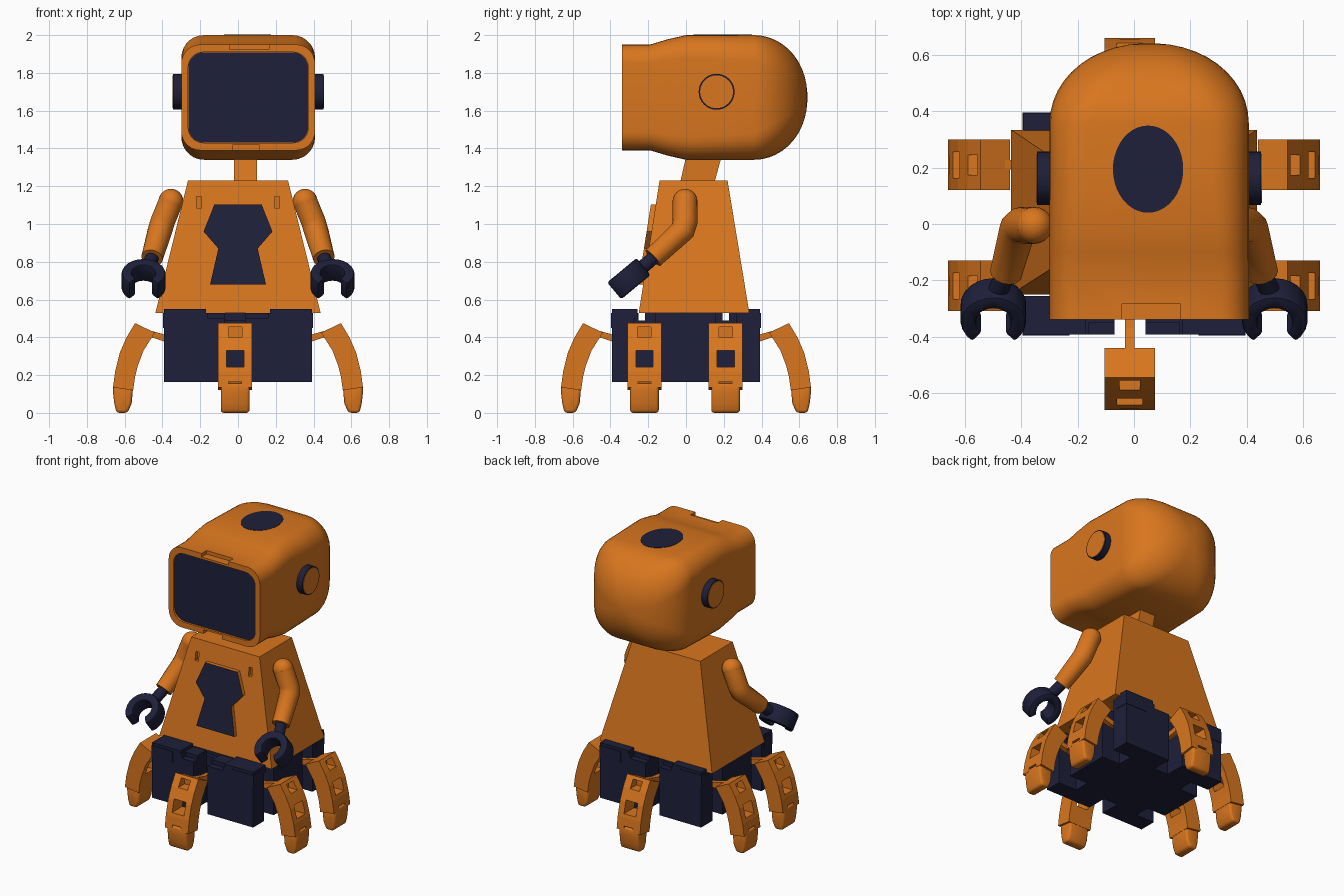
import bpy, bmesh
from math import sin, cos, pi, radians, sqrt
from mathutils import Vector

if "Cube" in bpy.data.objects:
    bpy.data.objects.remove(bpy.data.objects["Cube"])


def material(name, rgb):
    m = bpy.data.materials.new(name)
    m.diffuse_color = (*rgb, 1)
    m.use_nodes = True
    m.node_tree.nodes["Principled BSDF"].inputs["Base Color"].default_value = m.diffuse_color
    return m


ORANGE = material("orange", (0.69, 0.18, 0.013))
NAVY = material("navy", (0.013, 0.014, 0.042))


def add(name, bm, *mats):
    bmesh.ops.recalc_face_normals(bm, faces=bm.faces)
    me = bpy.data.meshes.new(name)
    bm.to_mesh(me)
    bm.free()
    for m in mats:
        me.materials.append(m)
    ob = bpy.data.objects.new(name, me)
    bpy.context.collection.objects.link(ob)
    return ob


def smooth(ob, angle=35):
    bpy.ops.object.select_all(action='DESELECT')
    ob.select_set(True)
    bpy.context.view_layer.objects.active = ob
    bpy.ops.object.shade_smooth_by_angle(angle=radians(angle))
    return ob


def loft(name, rings, *mats, front=None):
    """Skin a list of equal rings and cap both ends."""
    bm = bmesh.new()
    vs = [[bm.verts.new(p) for p in r] for r in rings]
    n = len(vs[0])
    for a, b in zip(vs, vs[1:]):
        for i in range(n):
            bm.faces.new((a[i], a[(i + 1) % n], b[(i + 1) % n], b[i]))
    f = bm.faces.new(vs[0])
    if front is not None:
        f.material_index = front
    bm.faces.new(vs[-1])
    return add(name, bm, *mats)


def box(name, x, y, z, mat, top=None):
    tx, ty = top or (x, y)
    rect = lambda x, y, h: [(x[0], y[0], h), (x[1], y[0], h), (x[1], y[1], h), (x[0], y[1], h)]
    return loft(name, [rect(x, y, z[0]), rect(tx, ty, z[1])], mat)


def apply_mods(ob):
    dg = bpy.context.evaluated_depsgraph_get()
    me = bpy.data.meshes.new_from_object(ob.evaluated_get(dg))
    ob.modifiers.clear()
    ob.data = me


def cut(ob, *boxes):
    for b in boxes:
        c = box("cutter", *b, None)
        c.data.materials.clear()
        c.hide_render = True
        m = ob.modifiers.new("cut", 'BOOLEAN')
        m.operation, m.solver, m.object = 'DIFFERENCE', 'EXACT', c
        apply_mods(ob)
        bpy.data.objects.remove(c)


# Head: rounded-rectangle sections lofted along y, closed by a dome at the back
HX = 0.054


def section(y, hw, hh, zc, r, seg=7):
    pts = []
    for k, (sx, sz) in enumerate([(1, 1), (-1, 1), (-1, -1), (1, -1)]):
        for i in range(seg + 1):
            a = pi / 2 * (k + i / seg)
            pts.append((HX + sx * (hw - r) + r * cos(a), y, zc + sz * (hh - r) + r * sin(a)))
    return pts


rings = [section(-0.322, 0.318, 0.24, 1.67, 0.08), section(-0.34, 0.318, 0.24, 1.67, 0.08),
         section(-0.34, 0.354, 0.28, 1.67, 0.1), section(-0.19, 0.354, 0.28, 1.67, 0.1),
         section(-0.1, 0.354, 0.307, 1.67, 0.11), section(0, 0.354, 0.33, 1.67, 0.12),
         section(0.2, 0.354, 0.33, 1.67, 0.13), section(0.36, 0.354, 0.33, 1.67, 0.14)]
for i in range(1, 12):
    a = pi / 2 * i / 11.4
    s = cos(a) ** 0.95
    rings.append(section(0.36 + 0.283 * sin(a), 0.354 * s, 0.33 * s, 1.67, (0.14 + 0.12 * sin(a)) * s))
head = loft("head_shell", rings, ORANGE)
cut(head, ((-0.045, 0.165), (-0.4, -0.285), (1.925, 2.1)),
    ((-0.03, 0.115), (-0.4, -0.285), (1.3, 1.418)))
smooth(head)
loft("face_screen", [section(-0.327, 0.317, 0.239, 1.67, 0.08), section(-0.3, 0.317, 0.239, 1.67, 0.08)], NAVY)


# Ear discs and the round patch on top of the head
def disc(name, axis, c, ra, rb, t0, t1, mat, n=40):
    out = []
    for t in (t0, t1):
        ring = []
        for i in range(n):
            u, v = ra * cos(2 * pi * i / n), rb * sin(2 * pi * i / n)
            ring.append((t, c[0] + u, c[1] + v) if axis == 'x' else (c[0] + u, c[1] + v, t))
        out.append(ring)
    return smooth(loft(name, out, mat))


for s, side in ((1, "right"), (-1, "left")):
    disc("ear_" + side, 'x', (0.162, 1.7), 0.095, 0.095, HX + s * 0.3, HX + s * 0.398, NAVY)
    disc("ear_cap_" + side, 'x', (0.162, 1.7), 0.087, 0.087, HX + s * 0.35, HX + s * 0.401, ORANGE)
disc("top_patch", 'z', (0.05, 0.195), 0.125, 0.155, 1.97, 2.002, NAVY)

# Neck and tapered torso
box("neck", (-0.02, 0.1), (-0.04, 0.14), (1.18, 1.4), ORANGE, ((-0.02, 0.1), (0.01, 0.2)))
torso = box("torso", (-0.437, 0.437), (-0.25, 0.335), (0.53, 1.23), ORANGE,
            ((-0.265, 0.265), (-0.14, 0.22)))
cut(torso, *[((x - 0.013, x + 0.013), (-0.3, -0.135), (1.085, 1.145)) for x in (-0.207, 0.207)])

# Chest plate parallel to the sloping torso front
half = [(0.125, 1.104), (0.182, 0.96), (0.104, 0.87), (0.148, 0.68)]
outline = half + [(-x, z) for x, z in reversed(half)]
slope = lambda z: -0.25 + 0.11 * (z - 0.53) / 0.7
loft("chest_plate", [[(x, slope(z) + d, z) for x, z in outline] for d in (-0.026, 0.02)],
     ORANGE, NAVY, front=1)


# Arms: bent tubes with ball shoulders, thin wrists and C-shaped grippers
def tube(name, path, radii, mat):
    cu = bpy.data.curves.new(name, 'CURVE')
    cu.dimensions, cu.bevel_depth, cu.bevel_resolution, cu.use_fill_caps = '3D', 1, 5, True
    sp = cu.splines.new('POLY')
    sp.points.add(len(path) - 1)
    for p, co, r in zip(sp.points, path, radii):
        p.co, p.radius = (*co, 1), r
    tmp = bpy.data.objects.new(name + "_path", cu)
    bpy.context.collection.objects.link(tmp)
    dg = bpy.context.evaluated_depsgraph_get()
    me = bpy.data.meshes.new_from_object(tmp.evaluated_get(dg))
    bpy.data.objects.remove(tmp)
    me.materials.clear()
    me.materials.append(mat)
    ob = bpy.data.objects.new(name, me)
    bpy.context.collection.objects.link(ob)
    return smooth(ob)


d, n = Vector((0, -0.77, -0.64)), Vector((0, -0.64, 0.77))
for s, side in ((1, "right"), (-1, "left")):
    tube("arm_" + side, [(s * 0.355, -0.005, 1.12), (s * 0.4, -0.005, 1.01), (s * 0.413, -0.018, 0.965),
                         (s * 0.455, -0.175, 0.82)], (0.066, 0.066, 0.066, 0.058), ORANGE)
    bm = bmesh.new()
    bmesh.ops.create_uvsphere(bm, u_segments=20, v_segments=12, radius=0.066)
    bmesh.ops.translate(bm, verts=bm.verts, vec=(s * 0.355, -0.005, 1.12))
    smooth(add("shoulder_" + side, bm, ORANGE))
    tube("wrist_" + side, [(s * 0.45, -0.16, 0.832), (s * 0.49, -0.255, 0.75)], (0.036, 0.036), NAVY)
    c = Vector((s * 0.5, -0.315, 0.7))
    arc = [radians(130 + 280 * i / 18) for i in range(19)]
    flat = [(0.117 * cos(a), 0.117 * sin(a)) for a in arc]
    flat += [(0.062 * cos(a), 0.062 * sin(a)) for a in reversed(arc)]
    hand = loft("hand_" + side, [[c + Vector((u, 0, 0)) + d * v + n * t for u, v in flat]
                                 for t in (-0.058, 0.058)], NAVY)
    b = hand.modifiers.new("bevel", 'BEVEL')
    b.width, b.segments, b.angle_limit = 0.012, 2, radians(50)
    apply_mods(hand)
    smooth(hand)

# Base: square block with a notch for every leg and two cross channels under the torso
B, W, D = 0.393, 0.055, 0.25
plan = [(-B, -B), (-0.015 - W, -B), (-0.015 - W, -D), (-0.015 + W, -D), (-0.015 + W, -B), (B, -B)]
for y in (-0.22, 0.21):
    plan += [(B, y - W), (D, y - W), (D, y + W), (B, y + W)]
plan += [(B, B), (-0.015 + W, B), (-0.015 + W, D), (-0.015 - W, D), (-0.015 - W, B), (-B, B)]
for y in (0.21, -0.22):
    plan += [(-B, y + W), (-D, y + W), (-D, y - W), (-B, y - W)]
base = loft("base_block", [[(x, y, z) for x, y in plan] for z in (0.163, 0.528)], NAVY)
cut(base, *[((-0.5, 0.5), (y - 0.017, y + 0.017), (0.49, 0.6)) for y in (-0.235, 0.21)],
    ((-0.16, 0.16), (-0.5, -0.35), (0.5, 0.6)), ((-0.16, 0.16), (0.35, 0.5), (0.5, 0.6)))
for sx in (-1, 1):
    for sy, inner in ((-1, 0.256), (1, 0.3)):
        box("corner_block", sorted((sx * 0.17, sx * B)), sorted((sy * inner, sy * B)), (0.5, 0.55), NAVY)
        box("corner_step", sorted((sx * 0.23, sx * (B + 0.003))), sorted((sy * 0.3, sy * (B + 0.003))),
            (0.45, 0.53), NAVY)

# Legs: one curved claw profile (radius, height) reused six times
claw = [(0.44, 0.425), (0.545, 0.475), (0.59, 0.4), (0.625, 0.32), (0.65, 0.22), (0.662, 0.135),
        (0.555, 0.12), (0.545, 0.19), (0.53, 0.25), (0.5, 0.33)]
toe = [(0.555, 0.14), (0.66, 0.16), (0.662, 0.11), (0.655, 0.05), (0.643, 0.0), (0.585, 0.0), (0.563, 0.05)]
bar = [(0.24, 0.425), (0.39, 0.42), (0.47, 0.39), (0.47, 0.42), (0.39, 0.45), (0.24, 0.455)]
bar = [(0.24, 0.36), (0.38, 0.375), (0.49, 0.41), (0.48, 0.44), (0.37, 0.41), (0.24, 0.395)]


def slab(name, pts, w):
    return loft(name, [[(r, t, z) for r, z in pts] for t in (-w, w)], ORANGE)


leg = slab("leg", claw, 0.09)
cut(leg, ((0.4, 0.8), (-0.046, 0.046), (0.243, 0.33)), ((0.52, 0.8), (-0.036, 0.036), (0.4, 0.456)),
    ((0.63, 0.8), (-0.034, 0.034), (0.13, 0.165)))
foot = slab("foot", toe, 0.076)
b = foot.modifiers.new("bevel", 'BEVEL')
b.width, b.segments, b.angle_limit = 0.016, 3, radians(40)
apply_mods(foot)
smooth(foot)
link = slab("leg_link", bar, 0.017)
spots = [("front", (-0.015, 0), -90), ("back", (-0.015, 0), 90)]
for y, tag in ((-0.22, "front"), (0.21, "back")):
    spots += [(tag + "_right", (0, y), 0), (tag + "_left", (0, y), 180)]
for tag, (x, y), ang in spots:
    for part in (leg, foot, link):
        ob = bpy.data.objects.new(part.name + "_" + tag, part.data)
        ob.location, ob.rotation_euler = (x, y, 0), (0, 0, radians(ang))
        bpy.context.collection.objects.link(ob)
for part in (leg, foot, link):
    bpy.data.objects.remove(part)
